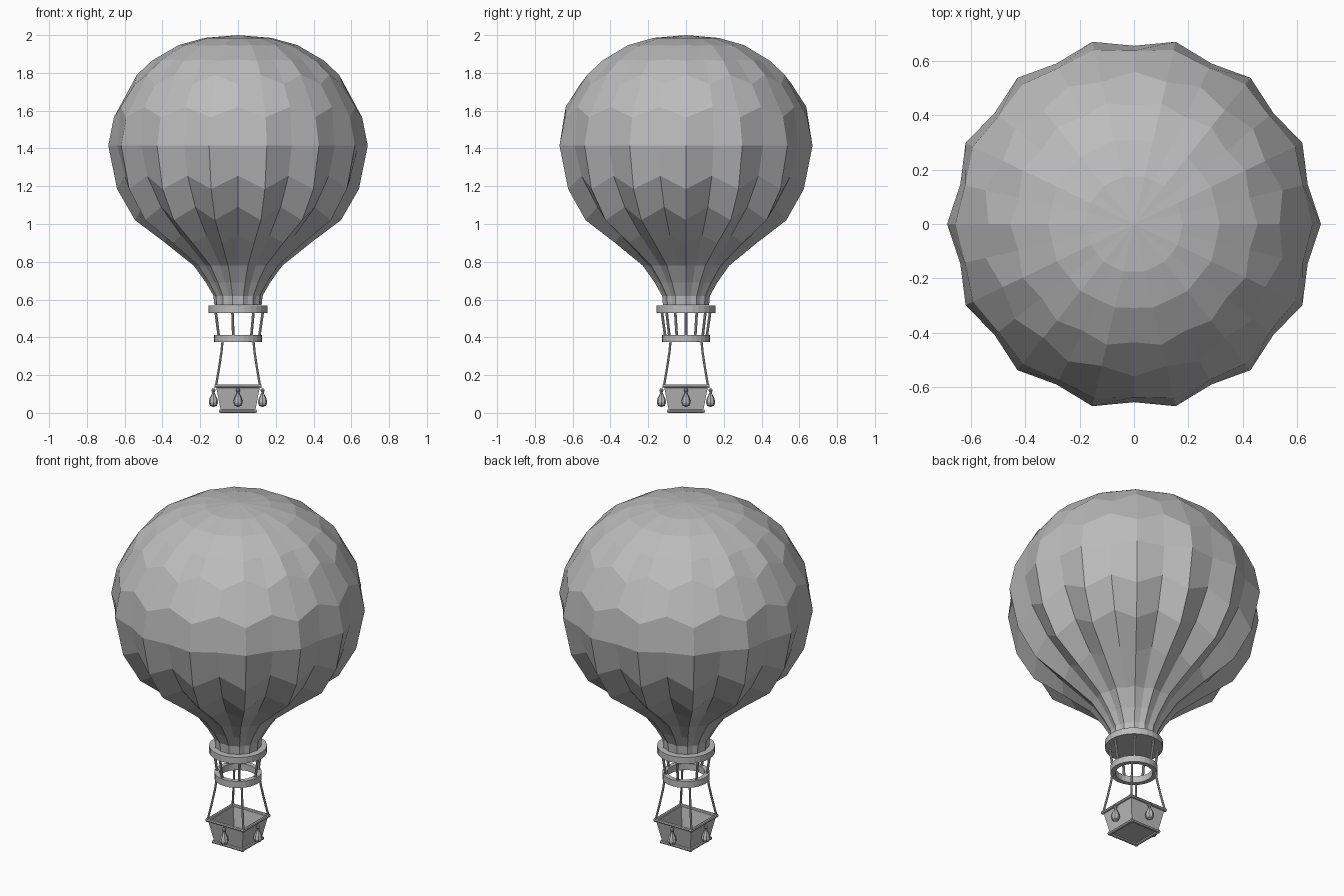
import bpy, bmesh
from math import sin, cos, pi, tau
from mathutils import Vector

if "Cube" in bpy.data.objects:
    bpy.data.objects.remove(bpy.data.objects["Cube"])

grey = bpy.data.materials.new("plain_grey")
grey.use_nodes = True
grey.diffuse_color = (0.5, 0.5, 0.5, 1)
grey.node_tree.nodes["Principled BSDF"].inputs["Base Color"].default_value = (0.5, 0.5, 0.5, 1)


def finish(bm, name):
    bmesh.ops.recalc_face_normals(bm, faces=bm.faces)
    mesh = bpy.data.meshes.new(name)
    bm.to_mesh(mesh)
    bm.free()
    mesh.materials.append(grey)
    obj = bpy.data.objects.new(name, mesh)
    bpy.context.collection.objects.link(obj)
    return obj


def bridge(bm, lower, upper):
    n = len(lower)
    for i in range(n):
        j = (i + 1) % n
        bm.faces.new((lower[i], lower[j], upper[j], upper[i]))


def lathe(name, profile, sides, center=(0, 0), closed=False, caps=False):
    """Spin (radius, height) points around an upright axis."""
    bm = bmesh.new()
    rings = [[bm.verts.new((center[0] + r * cos(tau * i / sides),
                            center[1] + r * sin(tau * i / sides), z))
              for i in range(sides)] for r, z in profile]
    for a, b in zip(rings, rings[1:]):
        bridge(bm, a, b)
    if closed:
        bridge(bm, rings[-1], rings[0])
    if caps:
        bm.faces.new(rings[0])
        bm.faces.new(rings[-1])
    return finish(bm, name)


def rod(name, points, radius, sides=8):
    """Round bar through a list of points."""
    bm = bmesh.new()
    pts = [Vector(p) for p in points]
    rings = []
    for k, p in enumerate(pts):
        along = (pts[min(k + 1, len(pts) - 1)] - pts[max(k - 1, 0)]).normalized()
        u = along.orthogonal().normalized()
        v = along.cross(u)
        rings.append([bm.verts.new(p + radius * (u * cos(tau * i / sides) + v * sin(tau * i / sides)))
                      for i in range(sides)])
    for a, b in zip(rings, rings[1:]):
        bridge(bm, a, b)
    bm.faces.new(rings[0])
    bm.faces.new(rings[-1])
    return finish(bm, name)


# Envelope: ridges and valleys alternate, each with its own profile
ridge = [(.125, .57), (.13, .62), (.17, .69), (.235, .78), (.385, .9), (.545, 1.02), (.64, 1.185),
         (.687, 1.415), (.657, 1.565), (.535, 1.79), (.455, 1.865), (.315, 1.947), (.178, 1.985)]
valley = [(.118, .57), (.122, .62), (.158, .69), (.218, .78), (.385, .94), (.52, 1.09), (.615, 1.255),
          (.655, 1.415), (.637, 1.62), (.56, 1.74), (.435, 1.87), (.308, 1.945), (.175, 1.984)]
GORES = 14
bm = bmesh.new()
rings = []
for pair in zip(ridge, valley):
    ring = []
    for i in range(2 * GORES):
        r, z = pair[i % 2]
        a = pi * i / GORES
        ring.append(bm.verts.new((r * cos(a), r * sin(a), z)))
    rings.append(ring)
for a, b in zip(rings, rings[1:]):
    bridge(bm, a, b)
crown = bm.verts.new((0, 0, 2))
top = rings[-1]
for i in range(len(top)):
    bm.faces.new((top[i], top[(i + 1) % len(top)], crown))
finish(bm, "envelope")

# Mouth collar and the open load ring beneath it
lathe("mouth_collar", [(.155, .53), (.155, .568)], 28, caps=True)
lathe("load_ring", [(.1, .375), (.127, .375), (.127, .413), (.1, .413)], 28, closed=True)

# Struts joining collar and ring
for i in range(7):
    a = tau * i / 7
    rod(f"strut_{i + 1}", [(.112 * cos(a), .112 * sin(a), .4), (.132 * cos(a), .132 * sin(a), .54)], .007)

# Basket: tapered open box with thin walls
bm = bmesh.new()
loops = []
for half, z in [(.091, .01), (.116, .14), (.104, .14), (.083, .022)]:
    loops.append([bm.verts.new((sx * half, sy * half, z))
                  for sx, sy in ((1, 1), (-1, 1), (-1, -1), (1, -1))])
for a, b in zip(loops, loops[1:]):
    bridge(bm, a, b)
bm.faces.new(loops[0])
bm.faces.new(loops[-1])
finish(bm, "basket")

# Rims, ropes and sandbags, one of each per basket side
bag = [(.004, .032), (.018, .038), (.025, .055), (.021, .075), (.009, .1),
       (.006, .108), (.011, .118), (.008, .128)]
for k in range(4):
    a = k * pi / 2

    def turn(x, y, z):
        return (x * cos(a) - y * sin(a), x * sin(a) + y * cos(a), z)

    rod(f"top_rim_{k + 1}", [turn(.117, -.124, .14), turn(.117, .124, .14)], .009)
    rod(f"bottom_rim_{k + 1}", [turn(.092, -.099, .009), turn(.092, .099, .009)], .009)
    rod(f"rope_{k + 1}", [turn(.117, .117, .14), turn(.1, .1, .24),
                          turn(.088, .088, .32), turn(.08, .08, .395)], .006)
    lathe(f"sandbag_{k + 1}", bag, 8, center=turn(.13, 0, 0)[:2], caps=True)
